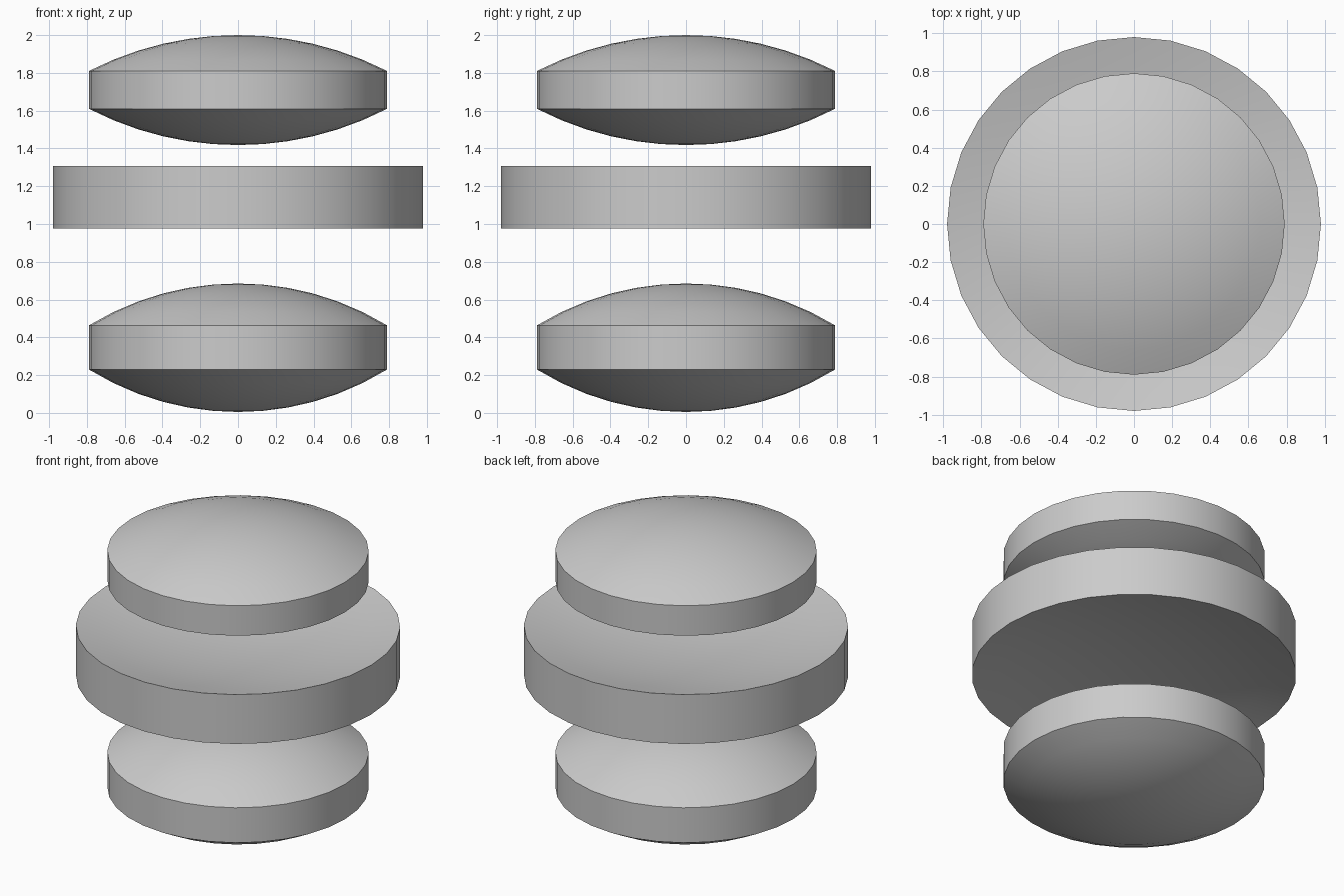
import bpy, bmesh, math

if "Cube" in bpy.data.objects:
    bpy.data.objects.remove(bpy.data.objects["Cube"])

SIDES = 32
RINGS = 6


def sag(r, radius, height):
    """Height of a spherical cap above its rim at distance r from the axis."""
    big = (radius ** 2 + height ** 2) / (2 * height)
    return math.sqrt(big ** 2 - r ** 2) - math.sqrt(big ** 2 - radius ** 2)


def lens(name, radius, rim_low, rim_high, bulge_low, bulge_high):
    """Turned lens; a positive bulge is convex, a negative one concave."""
    def face(rim, bulge, direction):
        pts = []
        for i in range(RINGS + 1):
            r = radius * i / RINGS
            s = math.copysign(sag(r, radius, abs(bulge)), bulge)
            pts.append((r, rim + direction * s))
        return pts

    profile = face(rim_low, bulge_low, -1) + face(rim_high, bulge_high, 1)[::-1]
    bm = bmesh.new()
    rings = []
    for r, z in profile:
        if r == 0:
            rings.append([bm.verts.new((0, 0, z))] * SIDES)
        else:
            rings.append([bm.verts.new((r * math.cos(2 * math.pi * k / SIDES),
                                        r * math.sin(2 * math.pi * k / SIDES), z))
                          for k in range(SIDES)])
    for a, b in zip(rings, rings[1:]):
        for k in range(SIDES):
            n = (k + 1) % SIDES
            bm.faces.new(list(dict.fromkeys((a[k], a[n], b[n], b[k]))))
    bmesh.ops.recalc_face_normals(bm, faces=bm.faces)
    mesh = bpy.data.meshes.new(name)
    bm.to_mesh(mesh)
    bm.free()
    obj = bpy.data.objects.new(name, mesh)
    bpy.context.collection.objects.link(obj)
    bpy.ops.object.select_all(action='DESELECT')
    obj.select_set(True)
    bpy.context.view_layer.objects.active = obj
    bpy.ops.object.shade_smooth_by_angle(angle=math.radians(30))
    return obj


# Convex lens at the bottom, wide concave lens, convex lens on top
lens("lower_convex_lens", 0.79, 0.23, 0.463, 0.225, 0.222)
lens("middle_concave_lens", 0.98, 0.977, 1.306, -0.13, -0.13)
lens("upper_convex_lens", 0.79, 1.61, 1.81, 0.192, 0.19)
